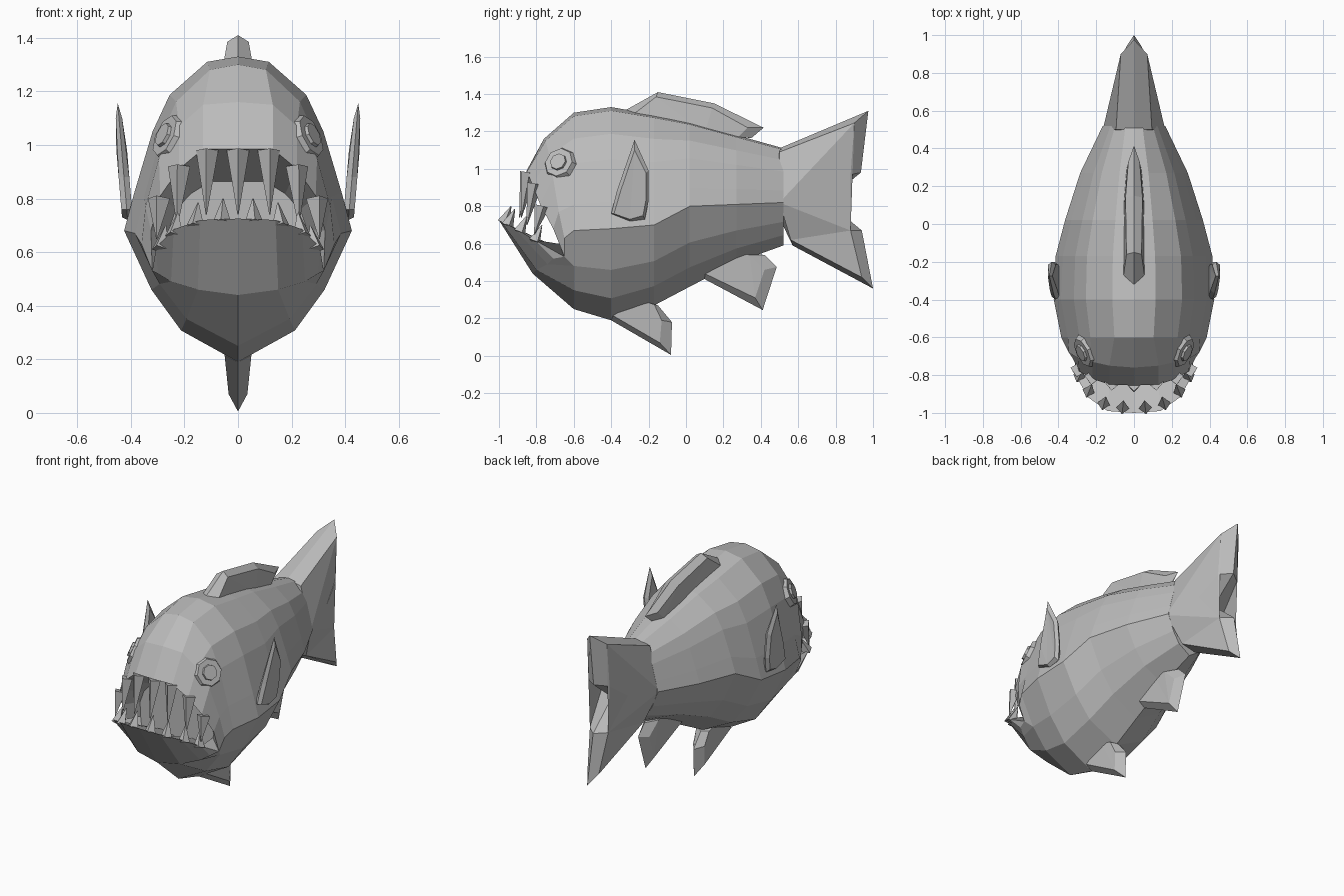
import bpy, bmesh
from mathutils import Vector, Matrix

if "Cube" in bpy.data.objects:
    bpy.data.objects.remove(bpy.data.objects["Cube"])

GREY = (0.5, 0.5, 0.5, 1)
mat = bpy.data.materials.new("fish grey")
mat.use_nodes = True
mat.diffuse_color = GREY
mat.node_tree.nodes["Principled BSDF"].inputs["Base Color"].default_value = GREY


def finish(bm, name):
    bmesh.ops.recalc_face_normals(bm, faces=bm.faces[:])
    mesh = bpy.data.meshes.new(name)
    bm.to_mesh(mesh)
    bm.free()
    mesh.materials.append(mat)
    obj = bpy.data.objects.new(name, mesh)
    bpy.context.collection.objects.link(obj)
    return obj


def loft(bm, rows, seen):
    """Skin neighbouring rows, welding equal points."""
    def vert(p):
        key = tuple(round(c, 4) for c in p)
        if key not in seen:
            seen[key] = bm.verts.new(p)
        return seen[key]
    for a, b in zip(rows, rows[1:]):
        for i in range(len(a) - 1):
            quad = list(dict.fromkeys(vert(p) for p in (a[i], a[i + 1], b[i + 1], b[i])))
            if len(quad) > 2:
                bm.faces.new(quad)


def mirror_x(bm):
    bmesh.ops.mirror(bm, geom=bm.verts[:] + bm.edges[:] + bm.faces[:],
                     matrix=Matrix(), merge_dist=0.0005, axis='X')
    bmesh.ops.remove_doubles(bm, verts=bm.verts[:], dist=0.0005)


# Body cross-section: width share, height share above or below the side line
SECTION = [(0, 1), (.27, .97), (.6, .78), (.75, .57), (.91, .22), (1, 0),
           (.76, -.45), (.5, -.76), (0, -1)]


def ring(y, top, side, bottom, width):
    return [(fx * width, y, side + fz * ((top - side) if fz > 0 else (side - bottom)))
            for fx, fz in SECTION]


rings = [ring(*s) for s in [(-.6, 1.3, .67, .25, .385), (-.4, 1.33, .68, .19, .425),
                            (-.17, 1.29, .7, .27, .415), (.02, 1.25, .8, .37, .365),
                            (.27, 1.18, .81, .5, .285), (.52, 1.11, .82, .59, .165)]]
front = rings[0]

# Head, lip and open lower jaw
corner = (.32, -.65, .53)
brow = [(0, -.76, 1.16), (.13, -.75, 1.15), (.22, -.73, 1.07), (.295, -.71, .95),
        (.345, -.68, .77), (.36, -.65, .63)]
lip = [(0, -.855, .985), (.13, -.85, .985), (.22, -.82, .91), (.29, -.78, .81),
       (.325, -.71, .68), corner]
rim = [(0, -1, .725), (.14, -.99, .72), (.24, -.92, .685), (.305, -.81, .62), corner]
chin = [(0, -.82, .44), (.15, -.8, .46), (.25, -.74, .49), (.3, -.71, .52), corner]
throat = [front[8], front[7], front[6], corner, corner]
mouth = lip + rim[-2::-1]
cavity = [(x * .8, -.62, .68 + (z - .68) * .6) for x, y, z in lip]
cavity += [(x * .8, -.62, z - .2 * (1 - x)) for x, y, z in rim[-2::-1]]

bm = bmesh.new()
seen = {}
loft(bm, rings, seen)
loft(bm, [front[:7], brow + [corner], lip + [corner]], seen)
loft(bm, [rim, chin, throat], seen)
loft(bm, [mouth, cavity], seen)
mirror_x(bm)
bmesh.ops.holes_fill(bm, edges=[e for e in bm.edges if e.is_boundary], sides=0)
finish(bm, "body")


# Fins: a sharp middle outline (y, z) around raised side faces (y, z, half thickness)
def fin(name, edge, side, place=None):
    bm = bmesh.new()
    outer = [(0, y, z) for y, z in edge]
    inner = [(x, y, z) for y, z, x in side]
    seen = {}
    loft(bm, [outer + outer[:1], inner + inner[:1]], seen)
    face = bm.faces.new([seen[tuple(round(c, 4) for c in p)] for p in inner])
    bmesh.ops.triangulate(bm, faces=[face])
    mirror_x(bm)
    if place:
        for v in bm.verts:
            v.co.x = place(v.co)
    return finish(bm, name)


fin("tail_fin",
    [(.5, 1.11), (.975, 1.31), (.935, .98), (.75, .83), (.94, .67), (1, .36), (.57, .59), (.46, .82)],
    [(.5, 1.09, .095), (.9, 1.245, .07), (.88, .97, .075), (.69, .83, .115),
     (.88, .67, .065), (.94, .42, .04), (.56, .62, .09), (.5, .82, .165)])
fin("dorsal_fin",
    [(-.33, 1.31), (-.15, 1.41), (.15, 1.35), (.415, 1.22), (.35, 1.165), (.1, 1.18)],
    [(-.27, 1.3, .055), (-.16, 1.385, .04), (.14, 1.325, .045), (.33, 1.22, .03),
     (.28, 1.17, .04), (.1, 1.19, .055)])
fin("pelvic_fin",
    [(-.4, .19), (-.08, .005), (-.075, .18), (-.15, .27), (-.25, .3)],
    [(-.39, .215, .05), (-.14, .07, .035), (-.13, .19, .04), (-.17, .275, .045), (-.25, .3, .05)])
fin("anal_fin",
    [(.1, .41), (.41, .245), (.485, .475), (.42, .54), (.25, .55)],
    [(.1, .44, .045), (.37, .31, .035), (.42, .46, .035), (.34, .54, .045), (.25, .55, .045)])
for s, label in ((1, "left"), (-1, "right")):
    fin(label + "_pectoral_fin",
        [(-.4, .76), (-.37, .88), (-.275, 1.155), (-.2, .99), (-.2, .83), (-.22, .73), (-.3, .72)],
        [(-.385, .76, .02), (-.35, .88, .02), (-.275, 1.1, .012), (-.215, .98, .02),
         (-.215, .83, .02), (-.23, .75, .02), (-.3, .73, .02)],
        lambda c, s=s: s * (.412 + (c.z - .72) * .085 + c.x))

# Eyes: a low octagonal disc with a raised middle
for s, label in ((1, "left"), (-1, "right")):
    turn = Vector((s * .83, -.4, .38)).to_track_quat('Z', 'Y').to_matrix().to_4x4()
    bm = bmesh.new()
    for r1, r2, depth in ((.095, .08, .03), (.055, .045, .055)):
        bmesh.ops.create_cone(bm, cap_ends=True, segments=8, radius1=r1, radius2=r2,
                              depth=depth, matrix=Matrix.Translation((s * .262, -.675, 1.03)) @ turn)
    finish(bm, label + "_eye")


# Teeth: four-sided spikes from a root to a tip
def spike(bm, root, tip, radius):
    root, tip = Vector(root), Vector(tip)
    axis = tip - root
    m = Matrix.Translation((root + tip) / 2) @ axis.to_track_quat('Z', 'Y').to_matrix().to_4x4()
    bmesh.ops.create_cone(bm, cap_ends=True, segments=4, radius1=radius, radius2=.002,
                          depth=axis.length, matrix=m)


upper, lower = bmesh.new(), bmesh.new()
for s in (1, -1):
    for x, y, z, length in ((.115, -.84, .98, .24), (.22, -.81, .92, .22), (.295, -.77, .8, .15)):
        spike(upper, (s * x, y, z), (s * x * 1.03, y - .04, z - length), .042)
    for x, y, z in ((.06, -.975, .71), (.16, -.955, .695), (.24, -.89, .66), (.29, -.81, .61)):
        spike(lower, (s * x, y, z), (s * x * .93, y + .04, z + .09), .035)
spike(upper, (0, -.845, .98), (0, -.89, .74), .042)
finish(upper, "upper_teeth")
finish(lower, "lower_teeth")
